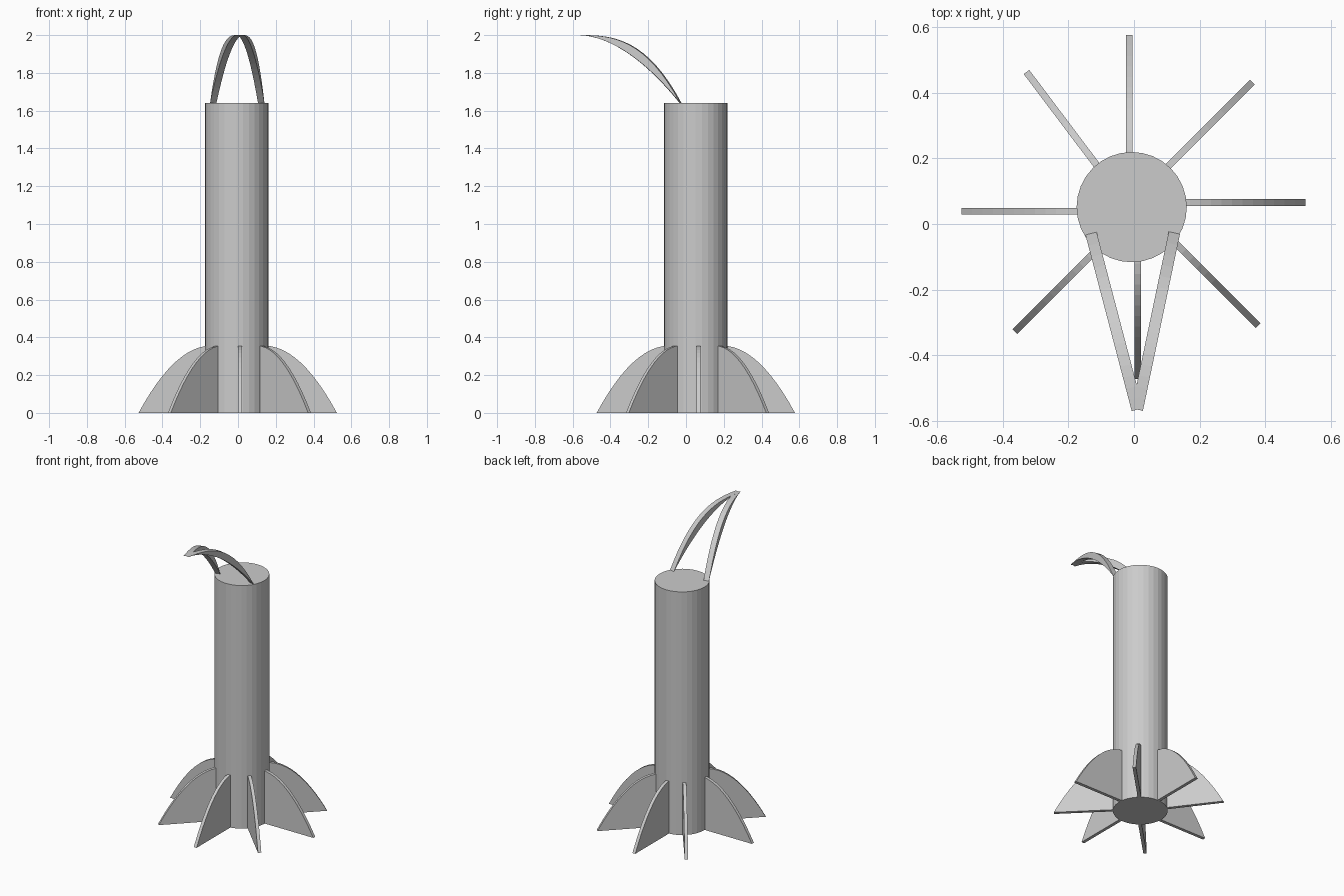
import bpy, bmesh
from math import radians, atan2, hypot
from mathutils import Matrix, Vector

if "Cube" in bpy.data.objects:
    bpy.data.objects.remove(bpy.data.objects["Cube"])


def prism(name, profile, width, origin, angle, offset=0.0):
    """Extrude an (r, z) profile sideways, then aim its r axis along angle."""
    bm = bmesh.new()
    verts = [bm.verts.new((r, offset - width / 2, z)) for r, z in profile]
    face = bm.faces.new(verts)
    ext = bmesh.ops.extrude_face_region(bm, geom=[face])
    moved = [g for g in ext["geom"] if isinstance(g, bmesh.types.BMVert)]
    bmesh.ops.translate(bm, verts=moved, vec=(0, width, 0))
    bm.transform(Matrix.Translation(origin) @ Matrix.Rotation(angle, 4, 'Z'))
    bmesh.ops.recalc_face_normals(bm, faces=bm.faces)
    mesh = bpy.data.meshes.new(name)
    bm.to_mesh(mesh)
    bm.free()
    obj = bpy.data.objects.new(name, mesh)
    bpy.context.collection.objects.link(obj)
    return obj


# Main column
bpy.ops.mesh.primitive_cylinder_add(vertices=32, radius=0.168, depth=1.64,
                                    location=(-0.007, 0.0515, 0.82))
bpy.context.object.name = "column"

# Fins: curved outer edge, one fin slightly out of step
N = 12
fin_profile = [(0.125, 0), (0.125, 0.356)]
fin_profile += [(0.14 + 0.385 * i / N, 0.356 * (1 - (i / N) ** 2)) for i in range(N + 1)]
for i, deg in enumerate((0, 45, 127, 180, 225, 270, 315, 90)):
    prism(f"fin_{i + 1}", fin_profile, 0.021, Vector((-0.0015, 0.052, 0)),
          radians(deg), offset=0.013)

# Two crescent straps rising from the top and meeting at a forward tip
M = 16
tip = Vector((0.01, -0.566, 0))
for name, base in (("left_strap", (-0.131, -0.029)), ("right_strap", (0.123, -0.027))):
    dx, dy = base[0] - tip.x, base[1] - tip.y
    length = hypot(dx, dy)
    outer = [(length * i / M, 2 - 0.36 * (i / M) ** 2.8) for i in range(M + 1)]
    inner = [(length * i / M, 2 - 0.36 * (i / M) ** 1.85) for i in range(M - 1, 0, -1)]
    prism(name, outer + inner, 0.035, tip, atan2(dy, dx))
